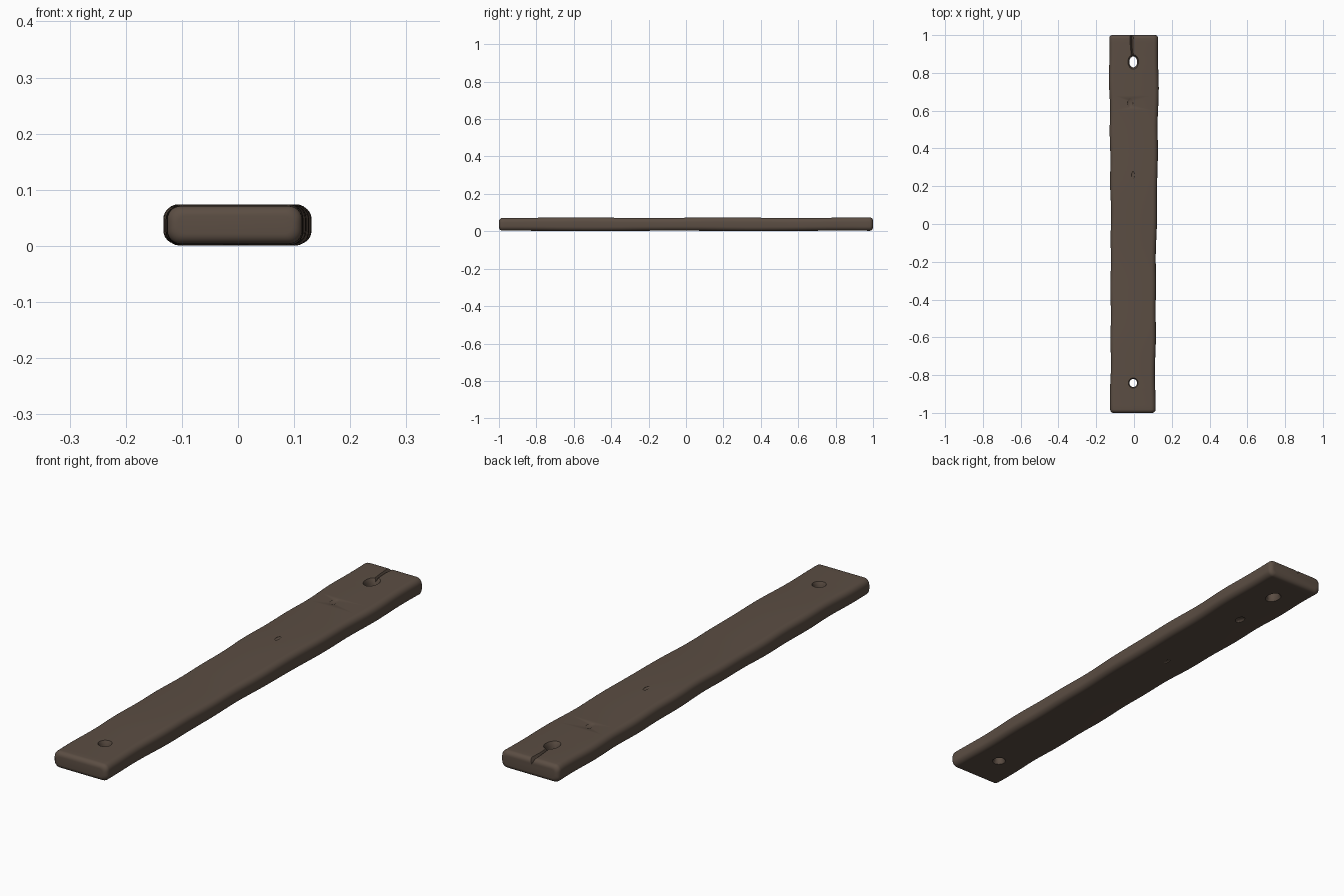
import bpy, bmesh, math

if "Cube" in bpy.data.objects:
    bpy.data.objects.remove(bpy.data.objects["Cube"])

wood = bpy.data.materials.new("dark brown wood")
wood.diffuse_color = (0.105, 0.075, 0.056, 1)
wood.use_nodes = True
wood.node_tree.nodes["Principled BSDF"].inputs["Base Color"].default_value = wood.diffuse_color


def make(name, bm):
    bmesh.ops.recalc_face_normals(bm, faces=bm.faces)
    me = bpy.data.meshes.new(name)
    bm.to_mesh(me)
    bm.free()
    ob = bpy.data.objects.new(name, me)
    bpy.context.collection.objects.link(ob)
    me.materials.append(wood)
    return ob


def interp(pts, y):
    for (a, u), (b, v) in zip(pts, pts[1:]):
        if y <= b:
            t = (y - a) / (b - a)
            return u + (v - u) * t * t * (3 - 2 * t)
    return pts[-1][1]


# Hand-hewn outline: (y, x) along each long edge
LEFT = [(-1, -.127), (-.7, -.123), (-.3, -.124), (0, -.122), (.3, -.126), (.6, -.128), (.8, -.132), (1, -.13)]
RIGHT = [(-1, .113), (-.75, .112), (-.5, .116), (-.25, .115), (0, .12), (.25, .124), (.5, .126), (.75, .13), (1, .127)]


def section(y, inset):
    """Rounded rectangle across the board at y, shrunk by inset near the ends."""
    x0 = interp(LEFT, y) + .0015 * math.sin(23 * y) + inset
    x1 = interp(RIGHT, y) + .0015 * math.sin(19 * y + 1) - inset
    z0 = .002 + .0015 * math.sin(7 * y + 2) + inset
    z1 = .0725 + .0015 * math.sin(8 * y) - inset
    r = max(.024 - inset * .5, .008)
    pts = []
    for cx, cz, a0 in ((x1 - r, z1 - r, 0), (x0 + r, z1 - r, 90), (x0 + r, z0 + r, 180), (x1 - r, z0 + r, 270)):
        for k in range(7):
            a = math.radians(a0 + 15 * k)
            pts.append((cx + r * math.cos(a), y, cz + r * math.sin(a)))
    return pts


# Board body with softly rounded ends
R = .018
rows = [(1 - R + R * math.sin(math.radians(a)), R * (1 - math.cos(math.radians(a)))) for a in range(0, 91, 15)]
rows = [(-y, i) for y, i in reversed(rows)] + [(-.96 + .04 * k, 0) for k in range(49)] + rows
bm = bmesh.new()
rings = [[bm.verts.new(p) for p in section(y, i)] for y, i in rows]
for a, b in zip(rings, rings[1:]):
    for k in range(len(a)):
        m = (k + 1) % len(a)
        bm.faces.new((a[k], a[m], b[m], b[k]))
bm.faces.new(rings[0])
bm.faces.new(rings[-1])
board = make("board", bm)


def cut(bm):
    c = make("cutter", bm)
    c.hide_render = True
    mod = board.modifiers.new("cut", 'BOOLEAN')
    mod.operation, mod.solver, mod.object = 'DIFFERENCE', 'EXACT', c
    bpy.context.view_layer.objects.active = board
    bpy.ops.object.modifier_apply(modifier=mod.name)
    bpy.data.objects.remove(c)


# Nail holes right through, flaring at both faces
for hx, hy, rx, ry in ((-.004, .858, .021, .029), (-.004, -.842, .02, .021)):
    bm = bmesh.new()
    prof = [(-.02, 1.5), (.002, 1.3), (.014, 1), (.058, 1), (.074, 1.35), (.1, 1.6)]
    rings = [[bm.verts.new((hx + rx * s * math.cos(k * math.pi / 10), hy + ry * s * math.sin(k * math.pi / 10), z))
              for k in range(20)] for z, s in prof]
    for a, b in zip(rings, rings[1:]):
        for k in range(20):
            m = (k + 1) % 20
            bm.faces.new((a[k], a[m], b[m], b[k]))
    bm.faces.new(rings[0])
    bm.faces.new(rings[-1])
    cut(bm)

# Split running from the far hole to the end
bm = bmesh.new()
tri = [[bm.verts.new((x + w, y, z)) for w, z in ((-h, .09), (h, .09), (0, d))]
       for x, y, h, d in ((-.006, .87, .012, .06), (-.013, .94, .014, .06), (-.012, 1.03, .02, .05))]
for a, b in zip(tri, tri[1:]):
    for k in range(3):
        m = (k + 1) % 3
        bm.faces.new((a[k], a[m], b[m], b[k]))
bm.faces.new(tri[0])
bm.faces.new(tri[-1])
cut(bm)

# Shallow knots in both faces
for x, y, z, sx, sy, sz in ((-.02, .64, .0745, .016, .03, .007), (-.005, .26, .0735, .008, .018, .003),
                            (-.015, .64, .001, .016, .024, .009), (-.005, .2, .001, .008, .02, .004)):
    bm = bmesh.new()
    bmesh.ops.create_uvsphere(bm, u_segments=16, v_segments=10, radius=1)
    bmesh.ops.scale(bm, vec=(sx, sy, sz), verts=bm.verts)
    bmesh.ops.translate(bm, vec=(x, y, z), verts=bm.verts)
    cut(bm)

# Smooth shading with crisp cut edges
board.data.materials.clear()
board.data.materials.append(wood)
for o in bpy.data.objects:
    o.select_set(o == board)
bpy.context.view_layer.objects.active = board
bpy.ops.object.shade_smooth_by_angle(angle=math.radians(35))
